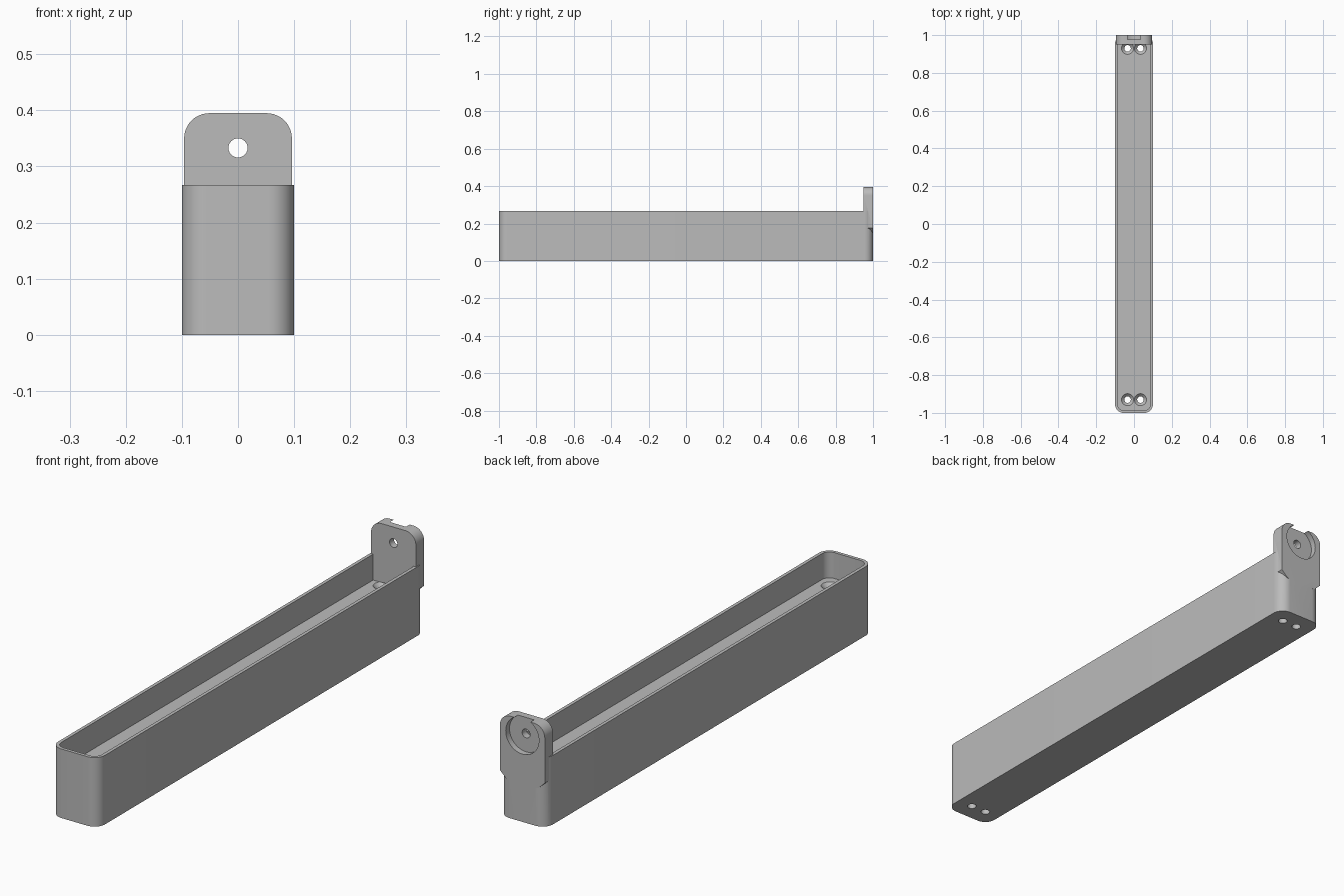
import bpy, bmesh, math
from mathutils import Matrix

if "Cube" in bpy.data.objects:
    bpy.data.objects.remove(bpy.data.objects["Cube"])

grey = bpy.data.materials.new("plain_grey")
grey.use_nodes = True
COLOUR = (0.5, 0.5, 0.5, 1)
grey.diffuse_color = COLOUR
grey.node_tree.nodes["Principled BSDF"].inputs["Base Color"].default_value = COLOUR


def finish(name, bm):
    bmesh.ops.recalc_face_normals(bm, faces=bm.faces)
    mesh = bpy.data.meshes.new(name)
    bm.to_mesh(mesh)
    bm.free()
    mesh.materials.append(grey)
    ob = bpy.data.objects.new(name, mesh)
    bpy.context.collection.objects.link(ob)
    return ob


def prism(name, outline, low, high, matrix=Matrix()):
    """Extrude a 2D outline between two heights."""
    bm = bmesh.new()
    face = bm.faces.new([bm.verts.new((u, v, low)) for u, v in outline])
    ext = bmesh.ops.extrude_face_region(bm, geom=[face])
    verts = [g for g in ext["geom"] if isinstance(g, bmesh.types.BMVert)]
    bmesh.ops.translate(bm, verts=verts, vec=(0, 0, high - low))
    bm.transform(matrix)
    return finish(name, bm)


def cylinder(name, r1, r2, depth, matrix):
    bm = bmesh.new()
    bmesh.ops.create_cone(bm, cap_ends=True, segments=48, radius1=r1, radius2=r2,
                          depth=depth, matrix=matrix)
    return finish(name, bm)


def arc(cx, cy, r, start, steps=12):
    angles = [math.radians(start + 90 * i / steps) for i in range(steps + 1)]
    return [(cx + r * math.cos(a), cy + r * math.sin(a)) for a in angles]


def rounded_rect(hx, hy, r):
    corners = [(1, 1, 0), (-1, 1, 90), (-1, -1, 180), (1, -1, 270)]
    return [p for sx, sy, a in corners for p in arc(sx * (hx - r), sy * (hy - r), r, a)]


def boolean(target, tool, operation="DIFFERENCE"):
    mod = target.modifiers.new(operation.lower(), "BOOLEAN")
    mod.operation, mod.solver, mod.object = operation, "EXACT", tool
    bpy.context.view_layer.objects.active = target
    bpy.ops.object.modifier_apply(modifier=mod.name)
    bpy.data.objects.remove(tool)


HEIGHT, FLOOR, WALL, CORNER = 0.267, 0.167, 0.013, 0.045
HOLE_Z, HOLE_R, SINK_R = 0.333, 0.017, 0.033

# Long tray with a raised solid floor
tray = prism("mounting_tray", rounded_rect(0.1, 1, CORNER), 0, HEIGHT)
boolean(tray, prism("cavity", rounded_rect(0.1 - WALL, 1 - WALL, CORNER - WALL), FLOOR, 0.5))

# Upright end plate with round shoulders and a tapered foot
outline = arc(0.051, 0.35, CORNER, 0) + arc(-0.051, 0.35, CORNER, 90)
outline += [(-0.096, 0.175), (-0.07, 0.15), (0, 0.13), (0.07, 0.15), (0.096, 0.175)]
upright = Matrix.Rotation(math.pi / 2, 4, "X")
boolean(tray, prism("end_plate", outline, -1, -0.95, upright), "UNION")

# Round recess, open at the top, and the pivot hole in the plate
boolean(tray, cylinder("recess", 0.071, 0.071, 0.1,
                       Matrix.Translation((0, 1.027, HOLE_Z)) @ upright))
boolean(tray, cylinder("pivot_hole", HOLE_R, HOLE_R, 0.3,
                       Matrix.Translation((0, 0.97, HOLE_Z)) @ upright))

# Countersunk screw holes through the floor at both ends
for y in (-0.93, 0.93):
    for x in (-0.034, 0.034):
        boolean(tray, cylinder("screw_hole", HOLE_R, HOLE_R, 0.6, Matrix.Translation((x, y, 0))))
        sink = cylinder("countersink", HOLE_R, SINK_R, 0.016,
                        Matrix.Translation((x, y, FLOOR - 0.007)))
        boolean(tray, sink)

bpy.ops.object.select_all(action="DESELECT")
tray.select_set(True)
bpy.context.view_layer.objects.active = tray
bpy.ops.object.shade_smooth_by_angle(angle=math.radians(30))
